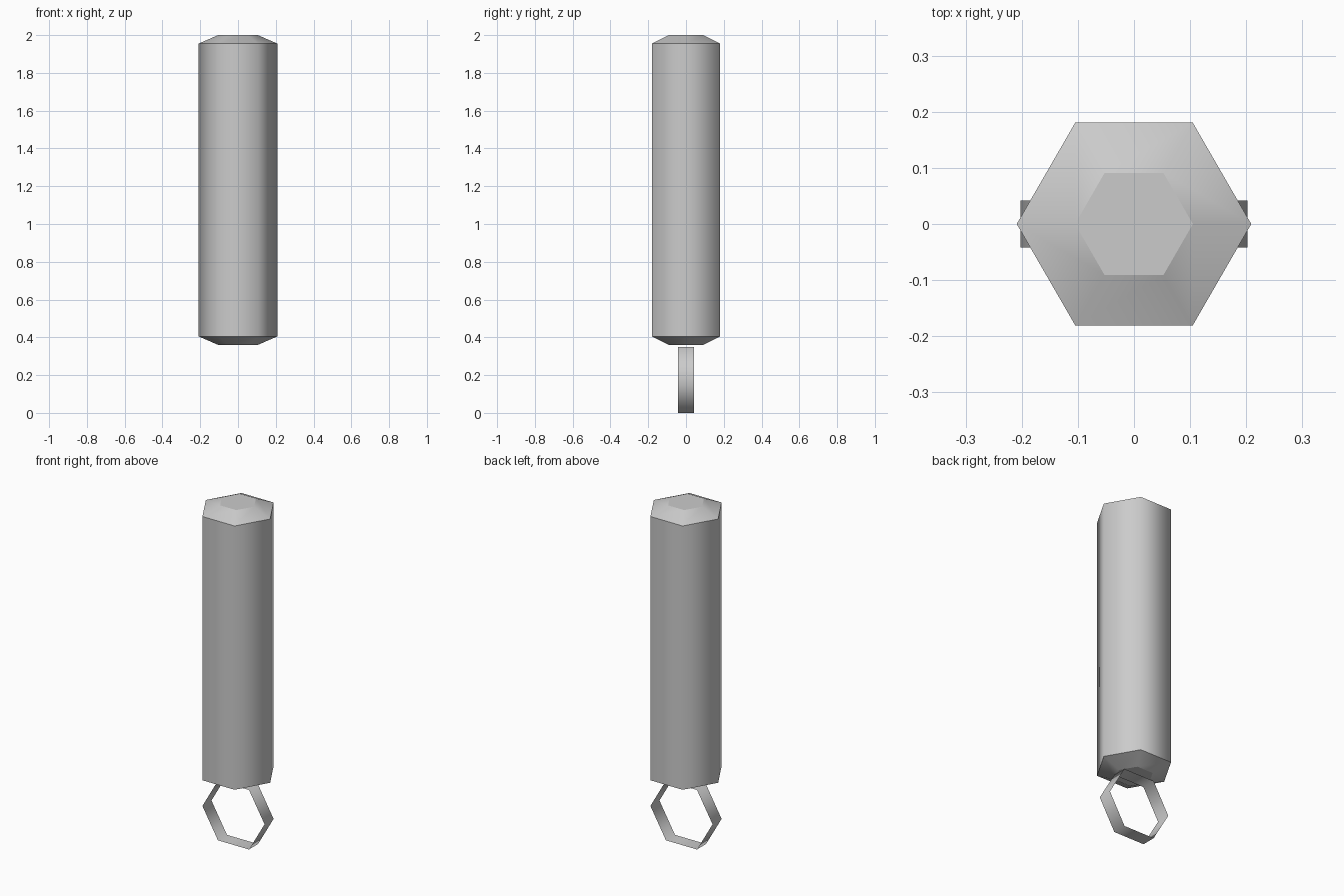
import bpy, bmesh, math

cube = bpy.data.objects.get("Cube")
if cube:
    bpy.data.objects.remove(cube, do_unlink=True)

SIDES = 6

grey = bpy.data.materials.new("plain_grey")
grey.use_nodes = True
colour = (0.6, 0.6, 0.6, 1)
grey.diffuse_color = colour
grey.node_tree.nodes["Principled BSDF"].inputs["Base Color"].default_value = colour


def hexagon(bm, radius, place):
    """Add six corner vertices; place maps the two plane coordinates to 3D."""
    angles = [math.tau * i / SIDES for i in range(SIDES)]
    return [bm.verts.new(place(radius * math.cos(a), radius * math.sin(a))) for a in angles]


def bridge(bm, lower, upper):
    for i in range(SIDES):
        j = (i + 1) % SIDES
        bm.faces.new((lower[i], lower[j], upper[j], upper[i]))


def finish(bm, name):
    for face in bm.faces:
        face.smooth = len(face.verts) == 4   # end caps stay flat
    mesh = bpy.data.meshes.new(name)
    bm.to_mesh(mesh)
    bm.free()
    mesh.materials.append(grey)
    obj = bpy.data.objects.new(name, mesh)
    bpy.context.collection.objects.link(obj)
    return obj


# Six-sided body with chamfered ends
bm = bmesh.new()
profile = [(0.105, 0.36), (0.209, 0.405), (0.209, 1.955), (0.105, 2.0)]
loops = [hexagon(bm, r, lambda u, v, z=z: (u, v, z)) for r, z in profile]
for lower, upper in zip(loops, loops[1:]):
    bridge(bm, lower, upper)
bm.faces.new(loops[-1])
bm.faces.new(loops[0][::-1])
# Rims between the chamfers and the sides stay crisp
for loop in loops[1:3]:
    for i in range(SIDES):
        bm.edges.get((loop[i], loop[(i + 1) % SIDES])).smooth = False
bmesh.ops.recalc_face_normals(bm, faces=bm.faces)
finish(bm, "body")

# Thin open band hanging below the body
bm = bmesh.new()
radius = 0.202
height = radius * math.cos(math.pi / SIDES)
back, front = [hexagon(bm, radius, lambda u, v, y=y: (u, y, v + height)) for y in (0.042, -0.042)]
bridge(bm, back, front)
finish(bm, "hanging_ring")
